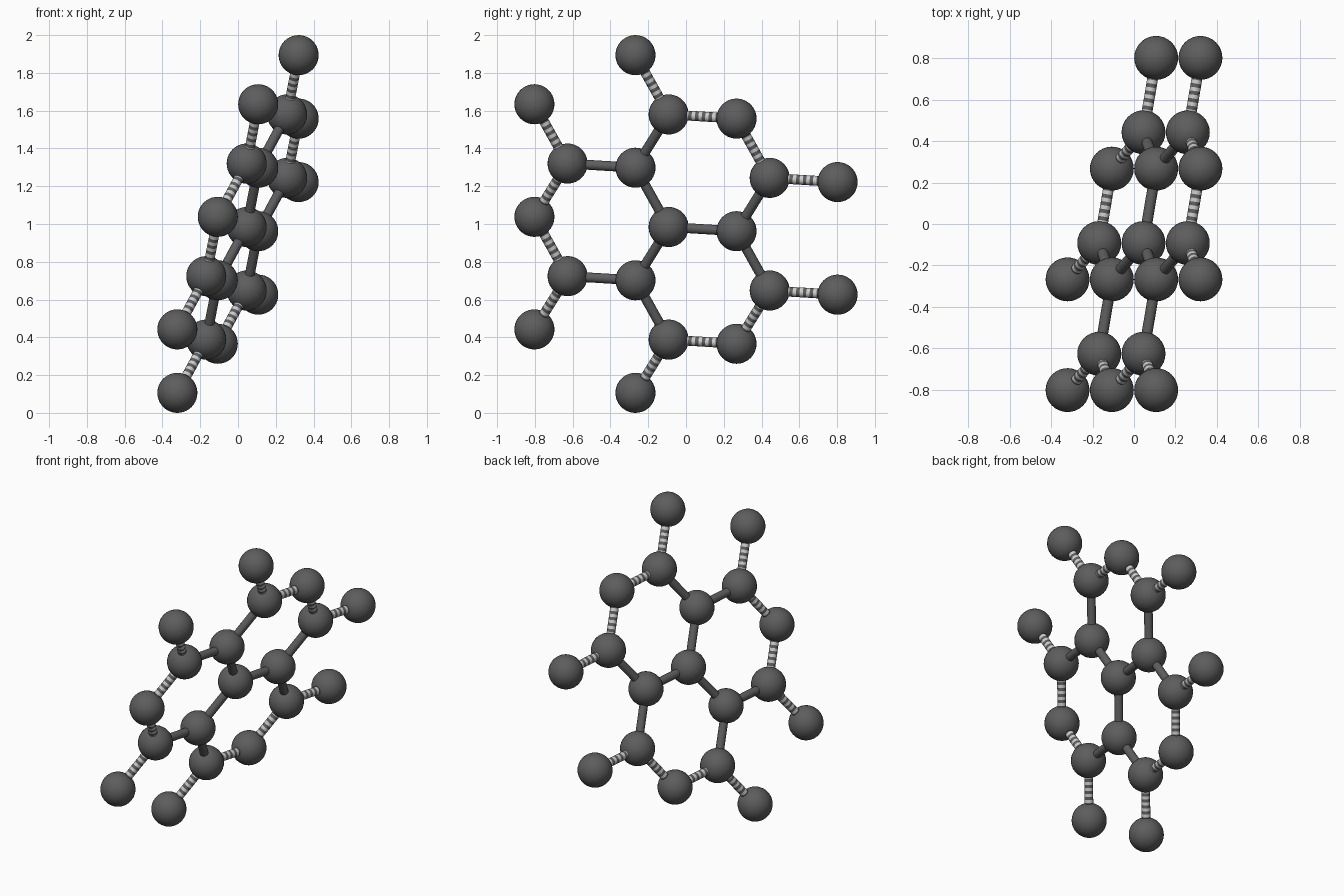
import bpy, bmesh, math
from mathutils import Vector

if "Cube" in bpy.data.objects:
    bpy.data.objects.remove(bpy.data.objects["Cube"])

ATOM_R, STICK_R, SIDES, BANDS = 0.106, 0.026, 24, 20

# Puckered honeycomb lattice: two repeat vectors, two base sites
V1 = Vector((0.214, 0, 0.596))
V2 = Vector((0.214, 0.535, 0.26))
SITE_A = Vector((0.046, -0.092, 0.984))
SITE_B = Vector((0.107, 0.2675, 0.962))


def material(name, v):
    m = bpy.data.materials.new(name)
    m.diffuse_color = (v, v, v, 1)
    m.use_nodes = True
    m.node_tree.nodes["Principled BSDF"].inputs["Base Color"].default_value = m.diffuse_color
    return m


dark = material("dark_grey", 0.11)
light = material("light_grey", 0.6)


def add(name, mesh, loc):
    ob = bpy.data.objects.new(name, mesh)
    ob.location = loc
    bpy.context.collection.objects.link(ob)
    return ob


def ball_mesh():
    bm = bmesh.new()
    bmesh.ops.create_uvsphere(bm, u_segments=32, v_segments=20, radius=ATOM_R)
    for f in bm.faces:
        f.smooth = True
    me = bpy.data.meshes.new("atom")
    bm.to_mesh(me)
    bm.free()
    me.materials.append(dark)
    return me


# Unit-direction stick split into bands of alternating colour
def stick_mesh(name, length, bands):
    bm = bmesh.new()
    rings = []
    for i in range(bands + 1):
        z = length * (i / bands - 0.5)
        rings.append([bm.verts.new((STICK_R * math.cos(t), STICK_R * math.sin(t), z))
                      for t in (2 * math.pi * k / SIDES for k in range(SIDES))])
    for i in range(bands):
        a, b = rings[i], rings[i + 1]
        for k in range(SIDES):
            n = (k + 1) % SIDES
            f = bm.faces.new((a[k], a[n], b[n], b[k]))
            f.smooth = True
            f.material_index = i % 2
    me = bpy.data.meshes.new(name)
    bm.to_mesh(me)
    bm.free()
    me.materials.append(dark)
    me.materials.append(light)
    return me


atom = ball_mesh()
cells_a = [(0, 0), (1, 0), (-1, 0), (0, 1), (0, -1), (-1, 1), (1, -1)]
solid_ends = [(0, 0), (1, -1), (0, -1)]
cells_b = set()

# Each A atom bonds to three B atoms; only the inner bonds are solid
for i, j in cells_a:
    p = SITE_A + i * V1 + j * V2
    add("atom", atom, p)
    for di, dj in solid_ends:
        cell = (i + di, j + dj)
        q = SITE_B + cell[0] * V1 + cell[1] * V2
        solid = cell in solid_ends
        name = "solid_bond" if solid else "striped_bond"
        ob = add(name, stick_mesh(name, (q - p).length, 1 if solid else BANDS), (p + q) / 2)
        ob.rotation_euler = (q - p).to_track_quat('Z', 'Y').to_euler()
        cells_b.add(cell)

for i, j in sorted(cells_b):
    add("atom", atom, SITE_B + i * V1 + j * V2)
